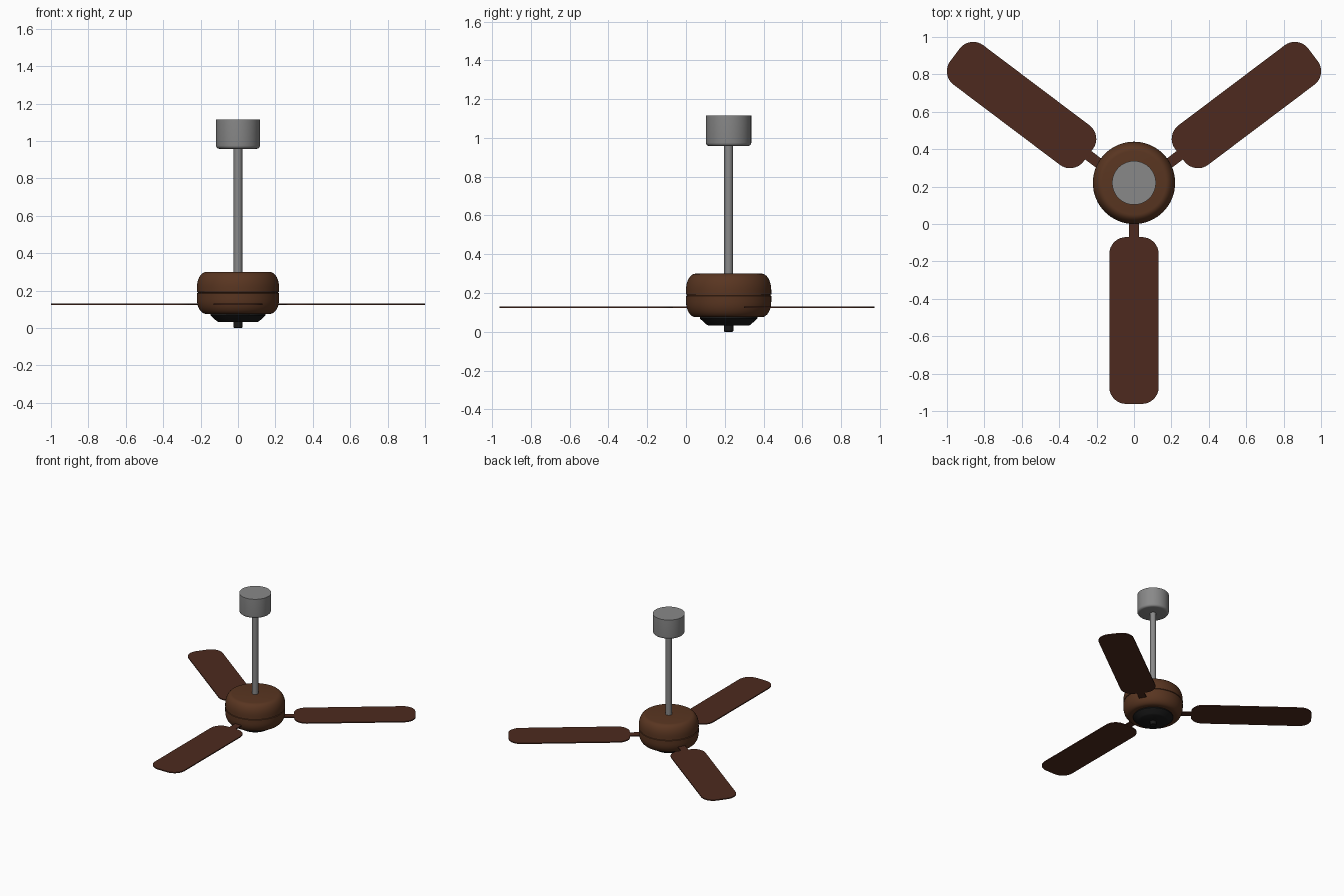
import bpy, bmesh, math
from mathutils import Matrix, Vector

if "Cube" in bpy.data.objects:
    bpy.data.objects.remove(bpy.data.objects["Cube"])

HUB_Y = 0.22


def material(name, rgb):
    m = bpy.data.materials.new(name)
    m.diffuse_color = (*rgb, 1)
    m.use_nodes = True
    m.node_tree.nodes["Principled BSDF"].inputs["Base Color"].default_value = m.diffuse_color
    return m


BROWN = material("brown", (0.10, 0.036, 0.015))
WOOD = material("dark_wood", (0.075, 0.023, 0.013))
BLACK = material("black", (0.01, 0.01, 0.01))
GREY = material("grey", (0.25, 0.25, 0.25))


def add_object(name, bm, mat, angle=35):
    bmesh.ops.recalc_face_normals(bm, faces=bm.faces)
    me = bpy.data.meshes.new(name)
    bm.to_mesh(me)
    bm.free()
    ob = bpy.data.objects.new(name, me)
    bpy.context.collection.objects.link(ob)
    me.materials.append(mat)
    bpy.ops.object.select_all(action='DESELECT')
    ob.select_set(True)
    bpy.context.view_layer.objects.active = ob
    bpy.ops.object.shade_smooth_by_angle(angle=math.radians(angle))
    return ob


def lathe(name, profile, mat, steps=64):
    """Revolve (radius, z) points around the hub axis."""
    bm = bmesh.new()
    vs = [bm.verts.new((r, 0, z)) for r, z in profile]
    es = [bm.edges.new(p) for p in zip(vs, vs[1:])]
    bmesh.ops.spin(bm, geom=vs + es, cent=(0, 0, 0), axis=(0, 0, 1),
                   angle=math.tau, steps=steps)
    bmesh.ops.remove_doubles(bm, verts=bm.verts, dist=1e-5)
    bmesh.ops.translate(bm, verts=bm.verts, vec=(0, HUB_Y, 0))
    return add_object(name, bm, mat)


def arc(cr, cz, rr, rz, a0, a1, n=8):
    return [(cr + rr * math.cos(math.radians(a0 + (a1 - a0) * i / n)),
             cz + rz * math.sin(math.radians(a0 + (a1 - a0) * i / n)))
            for i in range(n + 1)]


def slab(name, half_len, half_wid, radius, z0, z1, xform, mat):
    """Thin rounded rectangle, long along local x."""
    bm = bmesh.new()
    pts = []
    for k, (sx, sy) in enumerate([(1, 1), (-1, 1), (-1, -1), (1, -1)]):
        pts += arc(sx * (half_len - radius), sy * (half_wid - radius),
                   radius, radius, 90 * k, 90 * k + 90)
    face = bm.faces.new([bm.verts.new((x, y, z0)) for x, y in pts])
    ext = bmesh.ops.extrude_face_region(bm, geom=[face])
    top = [g for g in ext["geom"] if isinstance(g, bmesh.types.BMVert)]
    bmesh.ops.translate(bm, verts=top, vec=(0, 0, z1 - z0))
    bmesh.ops.transform(bm, matrix=xform, verts=bm.verts)
    return add_object(name, bm, mat)


# Motor housing: two rounded shells with a seam between them
lathe("motor_housing",
      [(0, 0.30)] + arc(0.17, 0.215, 0.05, 0.085, 90, 0)
      + [(0.22, 0.193), (0.215, 0.191), (0.215, 0.187), (0.22, 0.185), (0.22, 0.155)]
      + arc(0.17, 0.155, 0.05, 0.08, 0, -90)[1:] + [(0, 0.075)], BROWN)

# Bottom cap and small knob
lathe("bottom_cap", [(0, 0.08), (0.148, 0.08), (0.148, 0.068), (0.115, 0.038),
                     (0.105, 0.032), (0, 0.032)], BLACK)
lathe("bottom_knob", [(0, 0.04), (0.024, 0.04), (0.024, 0.003), (0.021, 0), (0, 0)],
      BLACK, 32)

# Down rod and ceiling canopy
lathe("down_rod", [(0, 0.29), (0.023, 0.29), (0.023, 0.97), (0, 0.97)], GREY, 32)
lathe("ceiling_canopy", [(0, 1.115), (0.117, 1.115)]
      + arc(0.099, 0.976, 0.018, 0.018, 0, -90, 5) + [(0, 0.958)], GREY)

# Blades with their arms: (name, centre x, centre y, heading in degrees)
for side, cx, cy, heading in [("front", 0, -0.516, -90),
                              ("right", 0.601, 0.636, 37),
                              ("left", -0.601, 0.636, 143)]:
    place = Matrix.Translation((cx, cy, 0)) @ Matrix.Rotation(math.radians(heading), 4, 'Z')
    slab(side + "_blade", 0.446, 0.132, 0.09, 0.122, 0.130, place, WOOD)
    slab(side + "_blade_arm", 0.12, 0.028, 0.004, 0.1225, 0.1295,
         place @ Matrix.Translation((-0.50, 0, 0)), WOOD)
